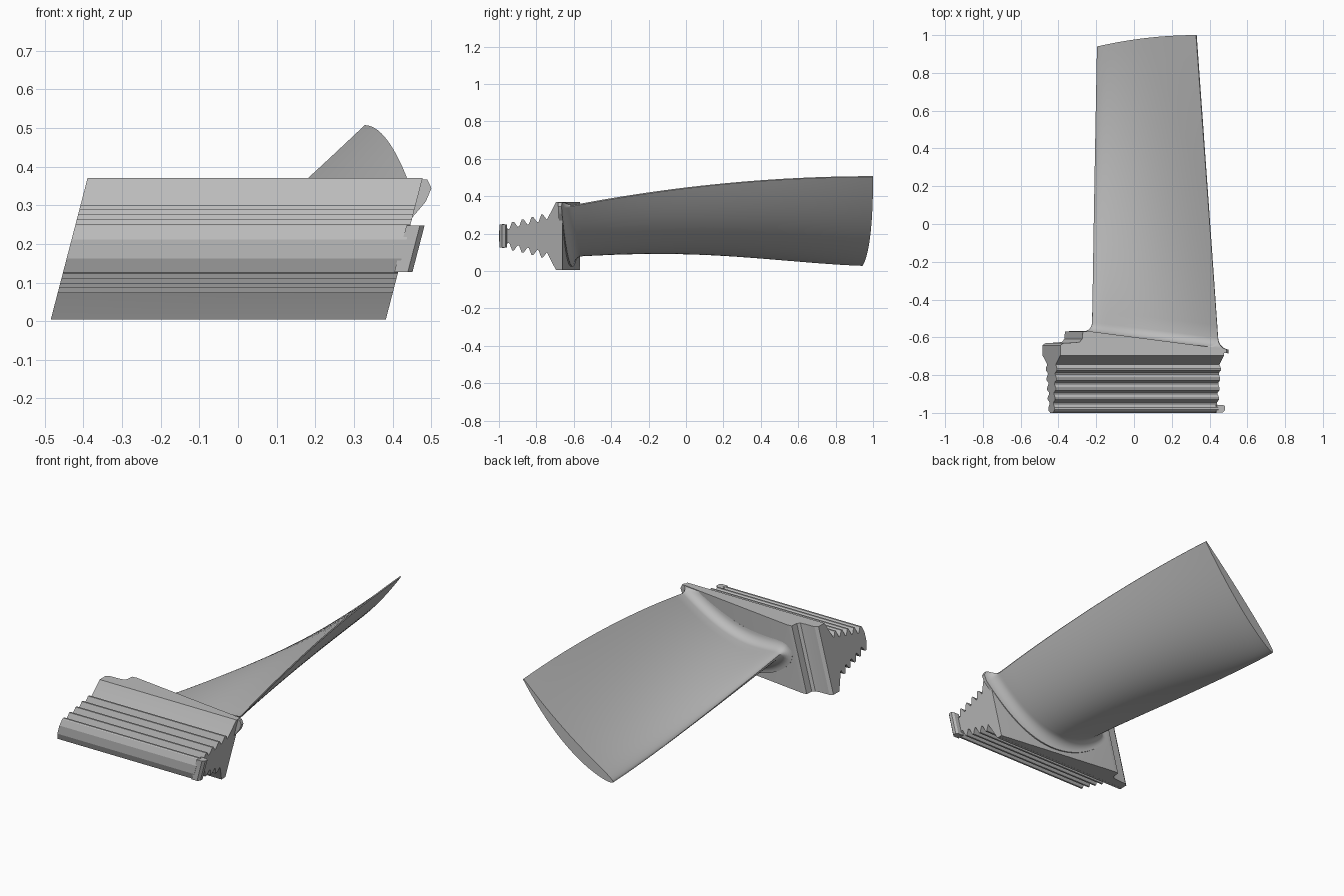
import bpy, bmesh, math
from mathutils import Vector

cube = bpy.data.objects.get("Cube")
if cube:
    bpy.data.objects.remove(cube)

metal = bpy.data.materials.new("grey metal")
metal.use_nodes = True
metal.diffuse_color = (0.5, 0.5, 0.5, 1)
metal.node_tree.nodes["Principled BSDF"].inputs["Base Color"].default_value = (0.5, 0.5, 0.5, 1)

MID, SHEAR = 0.187, 0.26        # mid height and lean of the root block
LOW, HIGH = 0.005, 0.37


def lean(x, y, z):
    return (x + SHEAR * (z - MID), y, z)


def loft(name, rings, angle):
    """Skin a list of equal closed rings and cap both ends."""
    bm = bmesh.new()
    loops = [[bm.verts.new(p) for p in ring] for ring in rings]
    for a, b in zip(loops, loops[1:]):
        for i in range(len(a)):
            j = (i + 1) % len(a)
            bm.faces.new((a[i], a[j], b[j], b[i]))
    bm.faces.new(loops[0])
    bm.faces.new(loops[-1][::-1])
    bmesh.ops.recalc_face_normals(bm, faces=bm.faces)
    mesh = bpy.data.meshes.new(name)
    bm.to_mesh(mesh)
    bm.free()
    mesh.materials.append(metal)
    obj = bpy.data.objects.new(name, mesh)
    bpy.context.collection.objects.link(obj)
    bpy.ops.object.select_all(action="DESELECT")
    obj.select_set(True)
    bpy.context.view_layer.objects.active = obj
    bpy.ops.object.shade_smooth_by_angle(angle=math.radians(angle))
    return obj


# Fir-tree root: toothed half profile (y, half width), mirrored and extruded along x
half = [(-1.0, 0.025), (-0.987, 0.06)]
for i in range(5):
    y, w = -0.978 + 0.052 * i, 0.064 + 0.0125 * i
    half += [(y - 0.004, w), (y + 0.006, w), (y + 0.026, w - 0.027), (y + 0.034, w - 0.025)]
half[-1] = (-0.742, 0.09)
half += [(-0.695, 0.1825), (-0.68, 0.1825)]
profile = [(y, MID + w) for y, w in half] + [(y, MID - w) for y, w in reversed(half)]
loft("fir_tree_root", [[lean(x, y, z) for y, z in profile] for x in (-0.437, 0.43)], 20)

# Platform: stepped, slanted plan outline extruded upwards
plan = [(-0.437, -0.695), (0.43, -0.695), (0.43, -0.661), (-0.29, -0.567), (-0.318, -0.57),
        (-0.322, -0.61), (-0.335, -0.624), (-0.36, -0.628), (-0.42, -0.63), (-0.437, -0.642)]
loft("platform", [[lean(x, y, z) for x, y in plan] for z in (LOW, HIGH)], 20)

# Retaining tab at the foot of the root
tab = [(0.42, -0.998), (0.455, -0.998), (0.467, -0.985), (0.467, -0.965), (0.455, -0.957), (0.42, -0.957)]
loft("retaining_tab", [[lean(x, y, z) for x, y in tab] for z in (0.127, 0.248)], 20)


def section(t):
    """Cambered aerofoil outline in x and z at span fraction t."""
    lead = Vector((-0.222 + 0.027 * t, 0.03 + 0.17 * (1 - t) ** 1.3))
    trail = Vector((0.445 - 0.115 * t, 0.505 - 0.155 * (1 - t) ** 2))
    chord = trail - lead
    down = Vector((chord.y, -chord.x)).normalized()
    sag = 0.125 - 0.095 * t
    thick = 0.062 - 0.032 * t
    n = 28
    upper, lower = [], []
    for i in range(n + 1):
        s = (1 - math.cos(math.pi * i / n)) / 2
        line = lead + chord * s + down * sag * 3.3 * s * (1 - s) * (1.45 - 0.5 * s) / 1.05
        h = thick * 2.6 * math.sqrt(s) * (1 - s) + 0.003 * s
        upper.append(line - down * h)
        lower.append(line + down * h)
    return upper + lower[:0:-1]


def grow(points, d):
    """Push an outline outwards along its normals."""
    out = []
    for i, p in enumerate(points):
        side = points[(i + 1) % len(points)] - points[i - 1]
        out.append(p + Vector((-side.y, side.x)).normalized() * d)
    return out


def blade_ring(t, rise, spread):
    ring = []
    for p in grow(section(t), spread):
        base = -0.57 - 0.125 * (p.x + 0.26) + rise
        tip = 1 - 0.06 * max(0, (0.33 - p.x) / 0.525) ** 2
        z = min(max(p.y, LOW + 0.004), HIGH - 0.003) if spread > 0 else p.y
        ring.append((p.x, base + (tip - base) * t, z))
    return ring


# Blade: root fillet rings, then twisting sections up to the tip
R = 0.055
rings = [blade_ring(0, -0.02, R)]
for k in range(8):
    a = math.pi / 2 * k / 7
    rings.append(blade_ring(0, R * (1 - math.cos(a)), R * (1 - math.sin(a))))
rings += [blade_ring(k / 24, R, 0) for k in range(1, 25)]
loft("blade", rings, 40)
